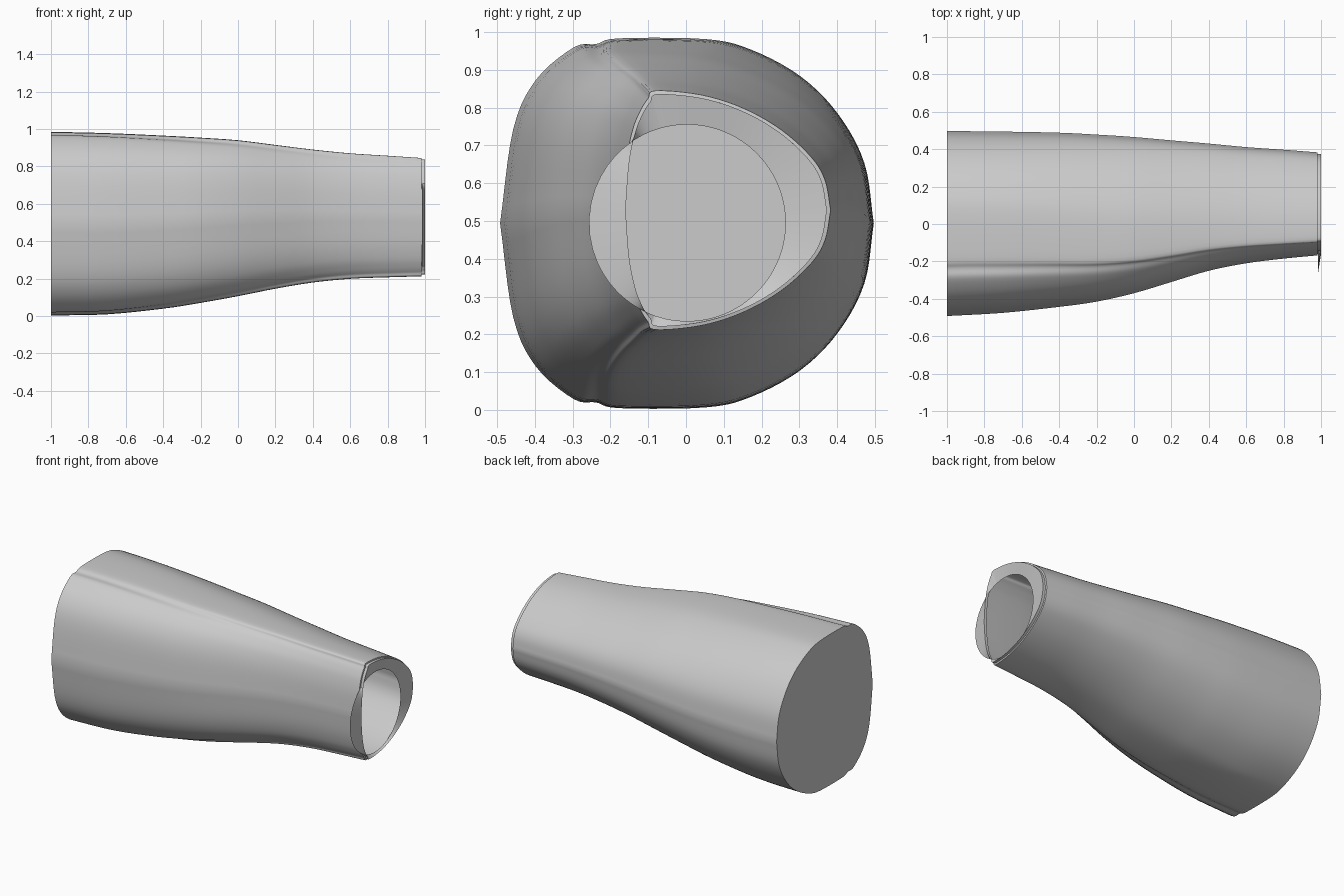
import bpy, bmesh, math
from mathutils import Vector

cube = bpy.data.objects.get("Cube")
if cube:
    bpy.data.objects.remove(cube, do_unlink=True)

grey = bpy.data.materials.new("light grey")
grey.use_nodes = True
grey.diffuse_color = (0.6, 0.6, 0.6, 1)
grey.node_tree.nodes["Principled BSDF"].inputs["Base Color"].default_value = (0.6, 0.6, 0.6, 1)


def smooth_path(points, steps):
    """Resample control points along a Catmull-Rom curve."""
    pts = [Vector(p) for p in points]
    pts = [pts[0] * 2 - pts[1]] + pts + [pts[-1] * 2 - pts[-2]]
    path = []
    for a, b, c, d in zip(pts, pts[1:], pts[2:], pts[3:]):
        for k in range(steps):
            t = k / steps
            path.append(0.5 * (2 * b + (c - a) * t + (2 * a - 5 * b + 4 * c - d) * t ** 2
                               + (3 * b - a - 3 * c + d) * t ** 3))
    path.append(pts[-2])
    return path


def unit_outline(half):
    """Upper half outline (y, height) scaled to y 0..1 and height 0..1."""
    pts = smooth_path(half, 5)
    low, high = min(p.x for p in pts), max(p.x for p in pts)
    top = max(p.y for p in pts)
    return [Vector(((p.x - low) / (high - low), p.y / top)) for p in pts]


# Cross-sections of the wide and the narrow end
wide = unit_outline([(.495, 0), (.47, .16), (.4, .29), (.3, .39), (.17, .46), (.05, .488),
                     (-.18, .49), (-.24, .475), (-.3, .466), (-.4, .38), (-.46, .25), (-.495, 0)])
narrow = unit_outline([(.382, 0), (.367, .08), (.33, .142), (.25, .215), (.15, .272), (.04, .307),
                       (-.08, .318), (-.1, .297), (-.12, .265), (-.14, .215), (-.157, .13), (-.167, 0)])

# Stations along the length: x, front y, back y, bottom z
sides = [(-1, -.492, .497, .003), (-.7, -.475, .494, .009), (-.4, -.443, .488, .039),
         (-.2, -.415, .478, .07), (0, -.37, .465, .106), (.2, -.31, .447, .146),
         (.4, -.25, .43, .179), (.6, -.21, .411, .199), (.8, -.185, .397, .207), (.98, -.168, .383, .212)]
tops = [.985, .978, .965, .954, .94, .915, .89, .87, .857, .845]
front_back = smooth_path([s[:3] for s in sides], 4)
bottom_top = smooth_path([(s[3], t) for s, t in zip(sides, tops)], 4)


def section(x, y0, y1, z0, z1):
    """Closed outline blended between both ends and fitted to a box."""
    t = (x + 1) / 2
    t = min(1, t * t * (3 - 2 * t))
    mid, rise = (z0 + z1) / 2, (z1 - z0) / 2
    half = [a.lerp(b, t) for a, b in zip(wide, narrow)]
    loop = [(p.x, p.y) for p in half] + [(p.x, -p.y) for p in half[-2:0:-1]]
    return [Vector((x, y0 + u * (y1 - y0), mid + v * rise)) for u, v in loop]


def make_object(name, loops, cap=False):
    bm = bmesh.new()
    rings = [[bm.verts.new(p) for p in loop] for loop in loops]
    for lower, upper in zip(rings, rings[1:]):
        n = len(lower)
        for i in range(n):
            j = (i + 1) % n
            bm.faces.new((lower[i], lower[j], upper[j], upper[i]))
    if cap:
        bm.faces.new(rings[0][::-1])
    mesh = bpy.data.meshes.new(name)
    bm.to_mesh(mesh)
    bm.free()
    mesh.materials.append(grey)
    obj = bpy.data.objects.new(name, mesh)
    bpy.context.collection.objects.link(obj)
    bpy.ops.object.select_all(action='DESELECT')
    obj.select_set(True)
    bpy.context.view_layer.objects.active = obj
    bpy.ops.object.shade_smooth_by_angle(angle=math.radians(35))


# Hollow tapered sleeve, closed at the wide end
body = [section(a.x, a.y, a.z, b.x, b.y) for a, b in zip(front_back, bottom_top)]
make_object("tapered_sleeve", body, cap=True)

# Narrow stepped lip around the open end
end = body[-1]
inset = [section(x, -.16, .373, .221, .836) for x in (.982, 1)]
make_object("end_lip", [end] + inset)

# Flat end plate running from the lip to a round opening
centre = Vector((.985, .003, .495))
opening = []
for p in inset[-1]:
    ray = p - centre
    ray.x = 0
    opening.append(centre + ray.normalized() * .26)
make_object("end_plate", [inset[-1], opening])
